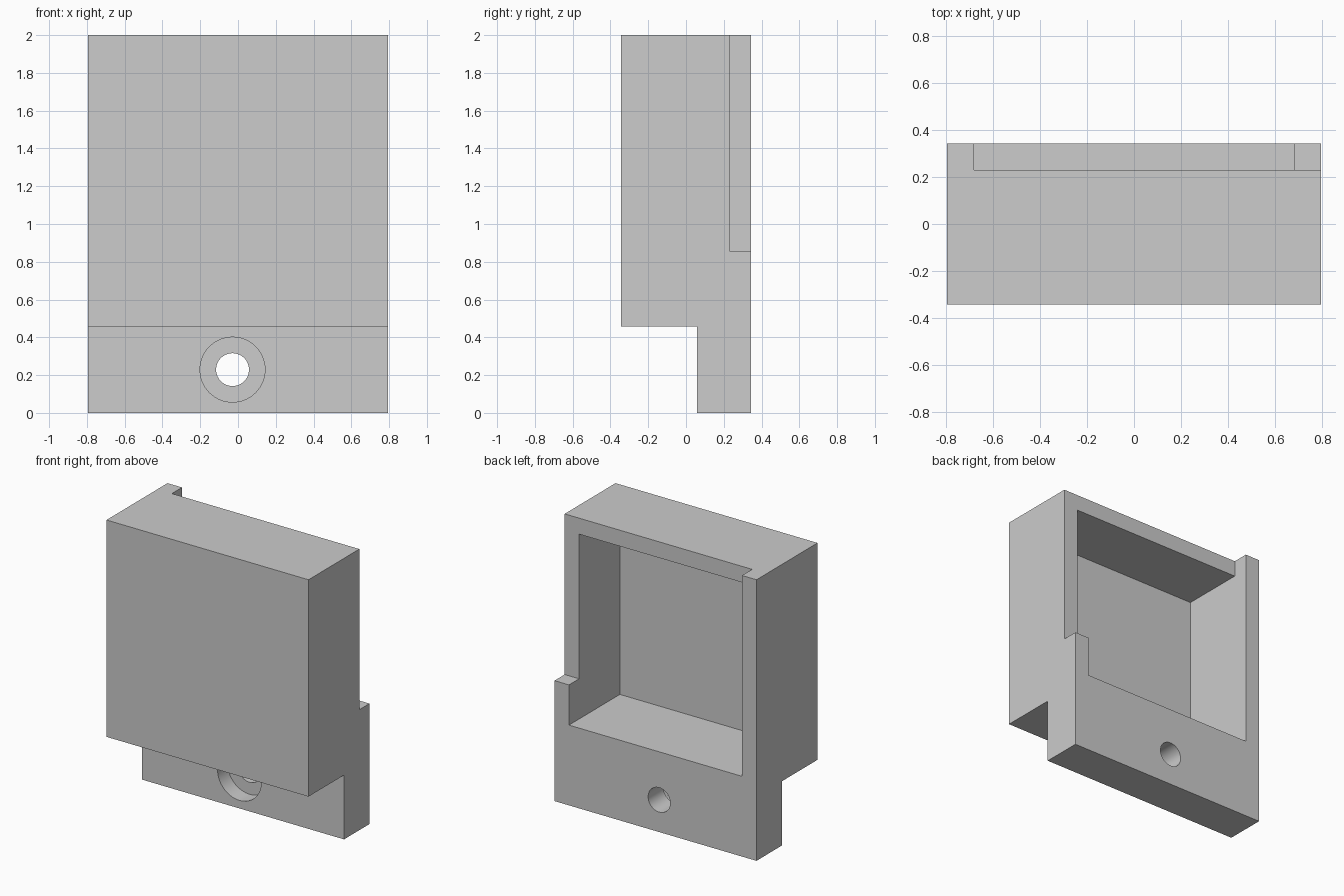
import bpy
import bmesh
import math

default = bpy.data.objects.get("Cube")
if default:
    bpy.data.objects.remove(default, do_unlink=True)

# Main dimensions
HALF_W, HALF_D, TOP = 0.795, 0.343, 2.0
WALL = 0.114
INNER = HALF_W - WALL
TONGUE_TOP, TONGUE_FRONT = 0.457, 0.057
HOLE_X, HOLE_Z = -0.029, 0.229
OVER = 0.1

grey = bpy.data.materials.new("light grey")
grey.use_nodes = True
colour = (0.604, 0.604, 0.604, 1)
grey.diffuse_color = colour
grey.node_tree.nodes["Principled BSDF"].inputs["Base Color"].default_value = colour


def add_profile(name, points, half_width):
    """Extrude a closed (y, z) profile along x."""
    bm = bmesh.new()
    face = bm.faces.new([bm.verts.new((-half_width, y, z)) for y, z in points])
    ext = bmesh.ops.extrude_face_region(bm, geom=[face])
    moved = [v for v in ext["geom"] if isinstance(v, bmesh.types.BMVert)]
    bmesh.ops.translate(bm, verts=moved, vec=(2 * half_width, 0, 0))
    bmesh.ops.recalc_face_normals(bm, faces=bm.faces)
    mesh = bpy.data.meshes.new(name)
    bm.to_mesh(mesh)
    bm.free()
    obj = bpy.data.objects.new(name, mesh)
    bpy.context.collection.objects.link(obj)
    mesh.materials.append(grey)
    return obj


def box_cutter(name, low, high):
    centre = [(a + b) / 2 for a, b in zip(low, high)]
    bpy.ops.mesh.primitive_cube_add(size=1, location=centre)
    obj = bpy.context.object
    obj.name = name
    obj.scale = [b - a for a, b in zip(low, high)]
    return obj


def bore_cutter(name, radius, front, back):
    bpy.ops.mesh.primitive_cylinder_add(
        vertices=64, radius=radius, depth=back - front,
        location=(HOLE_X, (front + back) / 2, HOLE_Z),
        rotation=(math.pi / 2, 0, 0))
    obj = bpy.context.object
    obj.name = name
    return obj


def cut(body, cutter):
    cutter.hide_render = True
    cutter.data.materials.append(grey)
    mod = body.modifiers.new(cutter.name, 'BOOLEAN')
    mod.operation = 'DIFFERENCE'
    mod.solver = 'EXACT'
    mod.object = cutter
    bpy.context.view_layer.objects.active = body
    bpy.ops.object.modifier_apply(modifier=mod.name)
    bpy.data.objects.remove(cutter, do_unlink=True)


# Housing block with the thinner mounting tongue below it
housing = add_profile("housing", [
    (TONGUE_FRONT, 0), (HALF_D, 0), (HALF_D, TOP), (-HALF_D, TOP),
    (-HALF_D, TONGUE_TOP), (TONGUE_FRONT, TONGUE_TOP)], HALF_W)

# Pocket open to the back
cut(housing, box_cutter("pocket", (-INNER, WALL - HALF_D, 0.571),
                        (INNER, HALF_D + OVER, TOP - WALL)))

# Lowered rim along the top and the upper left side
cut(housing, box_cutter("rim_step", (-INNER, HALF_D - WALL, 0.857),
                        (HALF_W + OVER, HALF_D + OVER, TOP + OVER)))

# Counterbored screw hole through the tongue
cut(housing, bore_cutter("counterbore", 0.172, TONGUE_FRONT - OVER, TONGUE_FRONT + WALL))
cut(housing, bore_cutter("screw_hole", 0.087, TONGUE_FRONT - OVER, HALF_D + OVER))

bpy.ops.object.select_all(action='DESELECT')
housing.select_set(True)
bpy.context.view_layer.objects.active = housing
bpy.ops.object.shade_smooth_by_angle(angle=math.radians(30))
